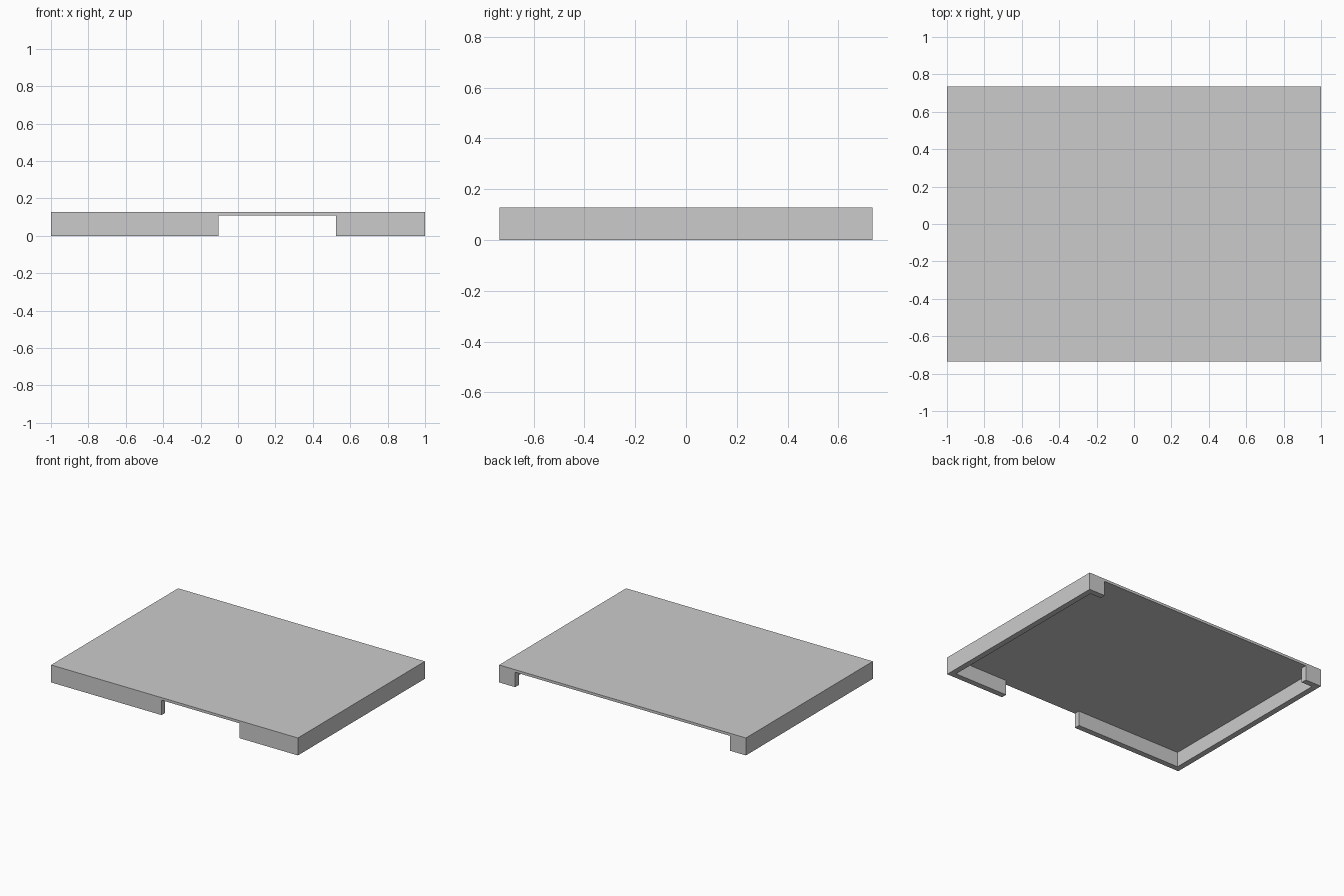
import bpy
import bmesh

default = bpy.data.objects.get("Cube")
if default:
    bpy.data.objects.remove(default, do_unlink=True)

HALF_X, HALF_Y, HEIGHT = 1.0, 0.735, 0.128
RIM, CEILING = 0.042, 0.109

grey = bpy.data.materials.new("mid_grey")
grey.use_nodes = True
colour = (0.6, 0.6, 0.6, 1)
grey.diffuse_color = colour
grey.node_tree.nodes["Principled BSDF"].inputs["Base Color"].default_value = colour


def prism(name, outline, bottom, top):
    """Extrude a plan outline from bottom to top."""
    bm = bmesh.new()
    face = bm.faces.new([bm.verts.new((x, y, bottom)) for x, y in outline])
    grown = bmesh.ops.extrude_face_region(bm, geom=[face])["geom"]
    verts = [v for v in grown if isinstance(v, bmesh.types.BMVert)]
    bmesh.ops.translate(bm, verts=verts, vec=(0, 0, top - bottom))
    bmesh.ops.recalc_face_normals(bm, faces=bm.faces)
    mesh = bpy.data.meshes.new(name)
    bm.to_mesh(mesh)
    bm.free()
    mesh.materials.append(grey)
    obj = bpy.data.objects.new(name, mesh)
    bpy.context.collection.objects.link(obj)
    return obj


# Solid panel
panel = prism("panel_with_rim",
              [(-HALF_X, -HALF_Y), (HALF_X, -HALF_Y), (HALF_X, HALF_Y), (-HALF_X, HALF_Y)],
              0, HEIGHT)

# Underside pocket, open through the front gap and the wide back gap
ix, iy, out = HALF_X - RIM, HALF_Y - RIM, HALF_Y + 0.1
front_a, front_b, back = -0.105, 0.525, 0.87
hollow = prism("hollow_cutter",
               [(-ix, -iy), (front_a, -iy), (front_a, -out), (front_b, -out),
                (front_b, -iy), (ix, -iy), (ix, iy), (back, iy),
                (back, out), (-back, out), (-back, iy), (-ix, iy)],
               -0.1, CEILING)
hollow.hide_render = True

cut = panel.modifiers.new("hollow", 'BOOLEAN')
cut.operation = 'DIFFERENCE'
cut.solver = 'EXACT'
cut.object = hollow
bpy.context.view_layer.objects.active = panel
bpy.ops.object.modifier_apply(modifier=cut.name)
bpy.data.objects.remove(hollow, do_unlink=True)
